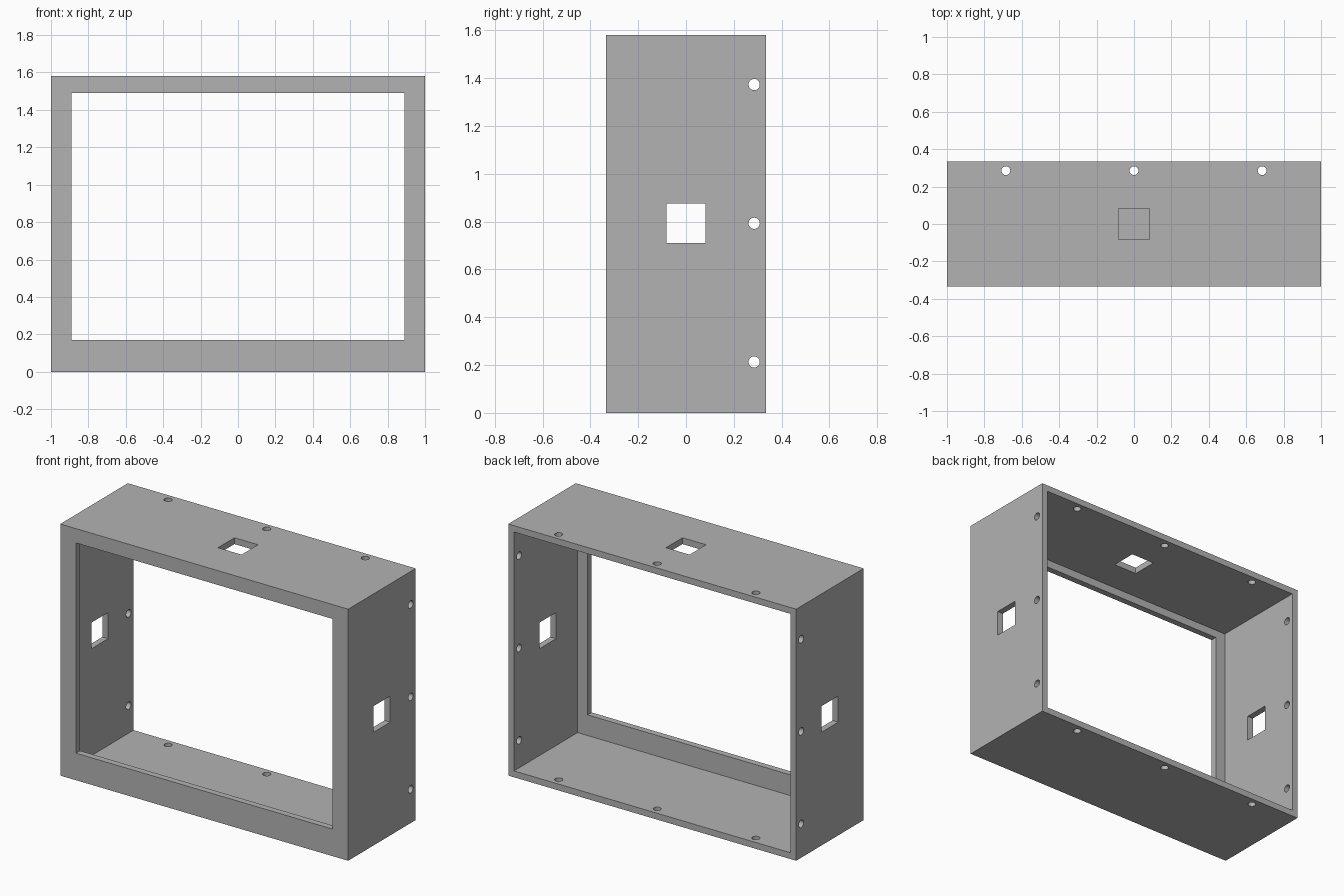
import bpy
from math import pi

W, D, H = 2.0, 0.67, 1.58     # outer size
T = 0.04                      # wall thickness
PIN_Y, PIN_R = 0.285, 0.0235  # row of screw holes near the back
MID = 0.793                   # height of the side openings

if "Cube" in bpy.data.objects:
    bpy.data.objects.remove(bpy.data.objects["Cube"], do_unlink=True)

grey = bpy.data.materials.new("plain grey")
grey.use_nodes = True
grey.diffuse_color = (0.45, 0.45, 0.45, 1)
grey.node_tree.nodes["Principled BSDF"].inputs["Base Color"].default_value = grey.diffuse_color


def box(name, x, y, z):
    """Box from (low, high) pairs along each axis."""
    spans = (x, y, z)
    bpy.ops.mesh.primitive_cube_add(size=1, location=[(a + b) / 2 for a, b in spans])
    ob = bpy.context.object
    ob.name = name
    ob.scale = [b - a for a, b in spans]
    bpy.ops.object.transform_apply(location=True, rotation=True, scale=True)
    return ob


def pin(name, location, length, rotation=(0, 0, 0)):
    bpy.ops.mesh.primitive_cylinder_add(vertices=32, radius=PIN_R, depth=length,
                                        location=location, rotation=rotation)
    bpy.context.object.name = name
    return bpy.context.object


# Outer block
frame = box("box_frame", (-W / 2, W / 2), (-D / 2, D / 2), (0, H))
frame.data.materials.append(grey)

# Cavity open at the back, front window, square openings in sides and top
h = 0.082
cutters = [
    box("cavity_cutter", (-W / 2 + T, W / 2 - T), (-D / 2 + T, D), (T, H - T)),
    box("window_cutter", (-0.89, 0.89), (-D, 0), (0.17, 1.49)),
    box("side_opening_cutter", (-W, W), (-h, h), (MID - h, MID + h)),
    box("top_opening_cutter", (-h, h), (-h, h), (MID, H + 1)),
]

# Screw holes through top and bottom, and through both sides
for k in (-1, 0, 1):
    cutters.append(pin("vertical_hole_cutter", (k * 0.685, PIN_Y, H / 2), 2 * H))
    cutters.append(pin("side_hole_cutter", (0, PIN_Y, MID + k * 0.58), 2 * W, (0, pi / 2, 0)))

# Cut everything out and remove the cutters
bpy.ops.object.select_all(action="DESELECT")
frame.select_set(True)
bpy.context.view_layer.objects.active = frame
for cutter in cutters:
    mod = frame.modifiers.new("cut", "BOOLEAN")
    mod.operation = "DIFFERENCE"
    mod.solver = "EXACT"
    mod.object = cutter
    bpy.ops.object.modifier_apply(modifier=mod.name)
    bpy.data.objects.remove(cutter, do_unlink=True)

bpy.ops.object.shade_smooth_by_angle(angle=pi / 6)
